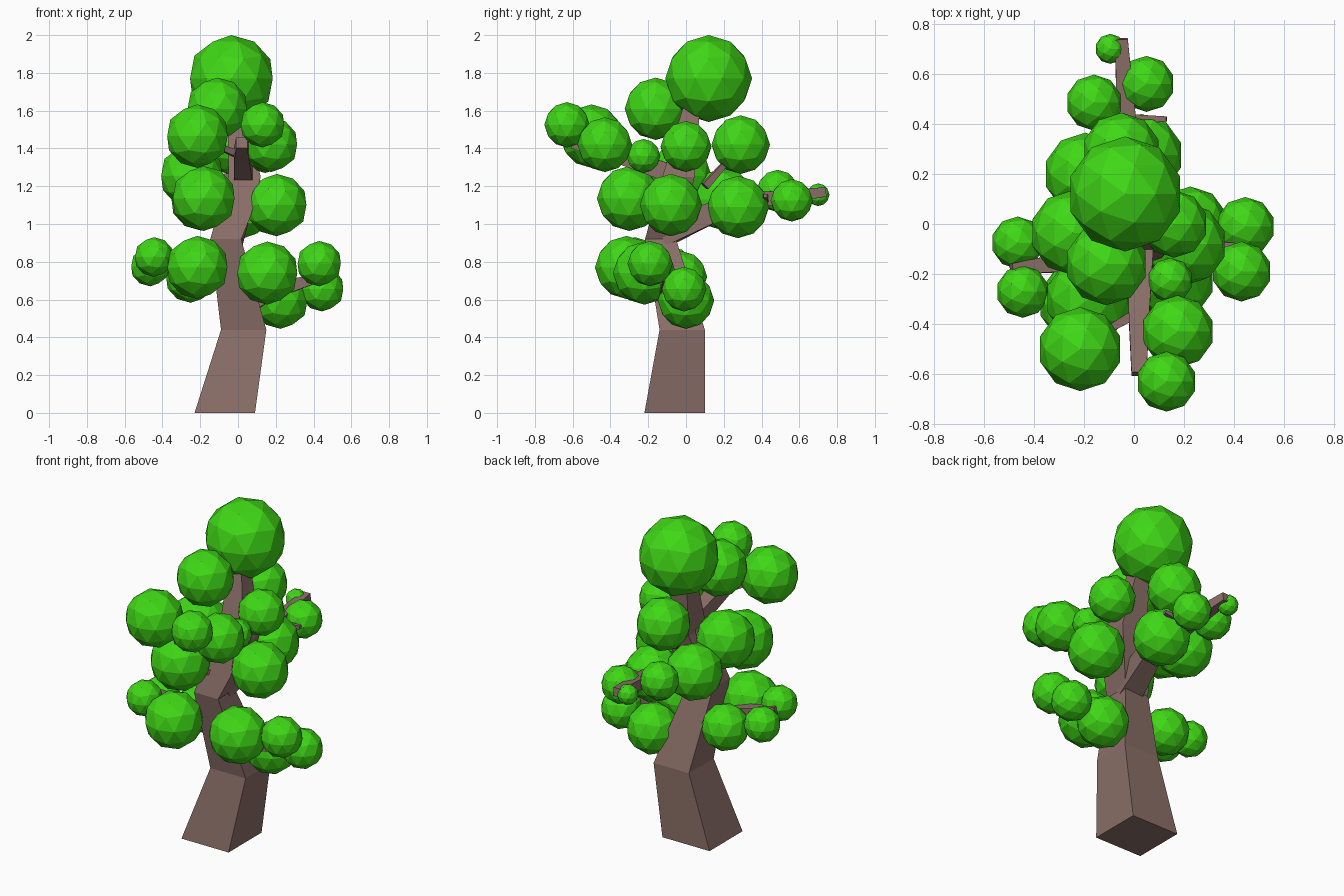
import bpy, bmesh
from mathutils import Vector


def material(name, color):
    m = bpy.data.materials.new(name)
    m.diffuse_color = color
    return m


BARK = material("bark", (0.26, 0.16, 0.14, 1))
LEAF = material("leaves", (0.05, 0.68, 0.008, 1))


def finish(name, bm, mat):
    bmesh.ops.recalc_face_normals(bm, faces=bm.faces)
    mesh = bpy.data.meshes.new(name)
    bm.to_mesh(mesh)
    bm.free()
    mesh.materials.append(mat)
    ob = bpy.data.objects.new(name, mesh)
    bpy.context.collection.objects.link(ob)


def limb(name, points, level=False):
    """Square tapered tube through (x, y, z, half width) points."""
    bm = bmesh.new()
    centres = [Vector(p[:3]) for p in points]
    rings = []
    for i, p in enumerate(points):
        d = centres[min(i + 1, len(points) - 1)] - centres[max(i - 1, 0)]
        side, up = Vector((1, 0, 0)), Vector((0, 1, 0))
        if not level:
            side = d.cross(Vector((0, 0, 1))).normalized()
            up = side.cross(d).normalized()
        rings.append([bm.verts.new(centres[i] + p[3] * (a * side + b * up))
                      for a, b in ((-1, -1), (1, -1), (1, 1), (-1, 1))])
    for r, s in zip(rings, rings[1:]):
        for k in range(4):
            j = (k + 1) % 4
            bm.faces.new((r[k], r[j], s[j], s[k]))
    bm.faces.new(rings[0])
    bm.faces.new(rings[-1])
    finish(name, bm, BARK)


# Trunk: leaning, kinked, four sided
limb("trunk", [(-0.07, -0.06, 0, 0.16), (0.03, -0.02, 0.44, 0.12),
               (-0.065, -0.135, 0.92, 0.082), (-0.02, -0.09, 1.05, 0.09),
               (0.035, -0.04, 1.25, 0.085), (-0.01, 0.03, 1.62, 0.045),
               (-0.03, 0.09, 1.76, 0.03)], level=True)

# Main branches
limb("front_branch", [(0.03, -0.06, 1.26, 0.05), (0.02, -0.35, 1.36, 0.042),
                      (0.02, -0.6, 1.43, 0.03)])
limb("back_branch", [(-0.05, -0.12, 0.95, 0.07), (0.0, 0.14, 1.06, 0.055),
                     (-0.03, 0.4, 1.13, 0.04), (-0.05, 0.74, 1.17, 0.025)])
limb("left_branch", [(-0.04, -0.1, 0.68, 0.05), (-0.25, -0.15, 0.76, 0.04),
                     (-0.49, -0.18, 0.83, 0.022)])
limb("right_branch", [(0.0, -0.06, 0.55, 0.05), (0.2, -0.1, 0.65, 0.04),
                      (0.44, -0.1, 0.72, 0.022)])

# Twigs linking branches to leaf clusters
twigs = [((0.02, -0.35, 1.36), (-0.2, -0.48, 1.45)),
         ((0.02, -0.4, 1.38), (0.16, -0.43, 1.42)),
         ((-0.03, 0.42, 1.13), (0.13, 0.42, 1.15)),
         ((0.0, 0.1, 1.2), (-0.06, 0.28, 1.4)),
         ((0.03, -0.04, 1.25), (-0.23, -0.03, 1.25)),
         ((-0.02, -0.1, 1.0), (-0.17, -0.28, 1.12)),
         ((0.02, -0.06, 1.05), (0.19, -0.08, 1.1))]
for a, b in twigs:
    limb("twig", [(*a, 0.02), (*b, 0.01)])

# Leaf clusters: x, y, z, radius
clusters = [
    (-.035, .12, 1.77, .23), (-.11, -.16, 1.61, .165),
    (-.215, -.5, 1.465, .168), (.13, -.63, 1.525, .12),
    (.175, -.43, 1.42, .145), (.145, -.225, 1.36, .09),
    (-.05, .29, 1.42, .155), (.16, 0, 1.41, .135),
    (.205, -.08, 1.10, .165), (.03, .275, 1.09, .165),
    (.05, .56, 1.125, .112), (-.16, .485, 1.175, .112),
    (-.095, .7, 1.155, .06), (-.182, -.3, 1.135, .172),
    (-.245, -.035, 1.255, .17), (-.195, .2, 1.13, .165),
    (-.215, -.315, .77, .167), (-.445, -.27, .825, .105),
    (-.465, -.075, .775, .105), (.43, -.19, .79, .12),
    (.445, -.01, .655, .118), (.155, -.22, .74, .167),
    (.225, 0, .595, .15), (-.25, -.025, .72, .137)]
for x, y, z, r in clusters:
    bm = bmesh.new()
    bmesh.ops.create_icosphere(bm, subdivisions=2, radius=r)
    bmesh.ops.translate(bm, verts=bm.verts, vec=(x, y, z))
    finish("leaf_cluster", bm, LEAF)
